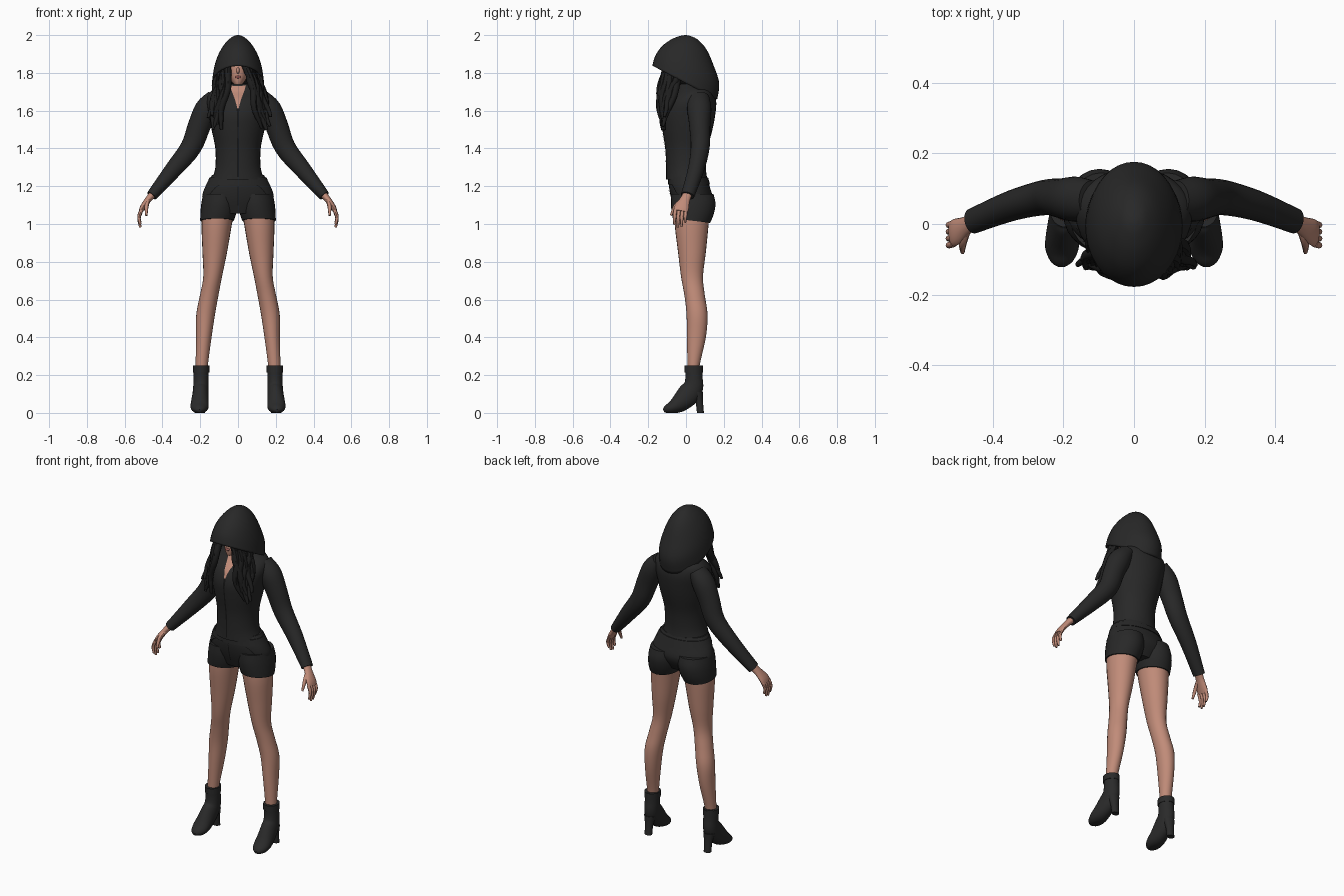
import bpy, bmesh, math, random
from mathutils import Vector

if "Cube" in bpy.data.objects:
    bpy.data.objects.remove(bpy.data.objects["Cube"], do_unlink=True)
random.seed(4)


def material(name, rgb):
    m = bpy.data.materials.new(name)
    m.use_nodes = True
    m.diffuse_color = (*rgb, 1)
    m.node_tree.nodes["Principled BSDF"].inputs["Base Color"].default_value = (*rgb, 1)
    return m


SKIN = material("skin", (0.53, 0.26, 0.19))
CLOTH = material("black_cloth", (0.021, 0.021, 0.021))
HAIR = material("black_hair", (0.013, 0.013, 0.013))
LEATHER = material("boot_leather", (0.023, 0.023, 0.023))
LIPS = material("lips", (0.35, 0.11, 0.1))
TRIM = material("dark_trim", (0.008, 0.008, 0.008))


def finish(name, mat, bm, mirror=False):
    bmesh.ops.recalc_face_normals(bm, faces=bm.faces[:])
    me = bpy.data.meshes.new(name)
    bm.to_mesh(me)
    bm.free()
    me.materials.append(mat)
    ob = bpy.data.objects.new(name, me)
    bpy.context.collection.objects.link(ob)
    bpy.ops.object.select_all(action="DESELECT")
    ob.select_set(True)
    bpy.context.view_layer.objects.active = ob
    bpy.ops.object.shade_smooth_by_angle(angle=math.radians(45))
    if mirror:
        ob.modifiers.new("Mirror", "MIRROR").use_mirror_merge = False
    return ob


def spline(keys, steps):
    """Smooth interpolation through a list of equal-length tuples."""
    out = []
    for i in range(len(keys) - 1):
        a, b, c, d = (keys[max(0, min(len(keys) - 1, i + k))] for k in (-1, 0, 1, 2))
        for s in range(steps):
            t = s / steps
            out.append([q + 0.5 * t * (r - p + t * (2 * p - 5 * q + 4 * r - e
                        + t * (3 * (q - r) + e - p)))
                        for p, q, r, e in zip(a, b, c, d)])
    return out + [list(keys[-1])]


def loft(name, mat, rings, n=24, mirror=False, cap_start=True, floor=False):
    """Skin rings given as (centre, u axis, v axis)."""
    bm = bmesh.new()
    loops = []
    for c, u, v in rings:
        loop = []
        for k in range(n):
            a = math.tau * k / n
            p = c + u * math.cos(a) + v * math.sin(a)
            if floor:
                p.z = max(p.z, 0)
            loop.append(bm.verts.new(p))
        loops.append(loop)
    for a, b in zip(loops, loops[1:]):
        for k in range(n):
            bm.faces.new((a[k], a[(k + 1) % n], b[(k + 1) % n], b[k]))
    if cap_start:
        bm.faces.new(loops[0])
    bm.faces.new(loops[-1])
    return finish(name, mat, bm, mirror)


def slices(name, mat, keys, steps=4, **kw):
    """Loft of horizontal slices (x0, x1, y0, y1, z, tilt)."""
    rings = [(Vector(((x0 + x1) / 2, (y0 + y1) / 2, z)), Vector(((x1 - x0) / 2, 0, 0)),
              Vector((0, (y1 - y0) / 2, tilt)))
             for x0, x1, y0, y1, z, tilt in spline(keys, steps)]
    return loft(name, mat, rings, **kw)


def body(name, mat, keys, **kw):
    """Symmetric slices (half width, y0, y1, z)."""
    return slices(name, mat, [(-w, w, y0, y1, z, 0) for w, y0, y1, z in keys], **kw)


def tube(name, mat, keys, hint=(0, 1, 0), steps=4, **kw):
    """Loft along a path of (x, y, z, radius across, radius along hint)."""
    pts = spline(keys, steps)
    rings = []
    for i, p in enumerate(pts):
        t = (Vector(pts[min(i + 1, len(pts) - 1)][:3]) - Vector(pts[max(i - 1, 0)][:3])).normalized()
        h = Vector(hint)
        v = (h - t * h.dot(t)).normalized()
        rings.append((Vector(p[:3]), v.cross(t) * p[3], v * p[4]))
    return loft(name, mat, rings, **kw)


def ball(name, mat, centre, radii):
    bm = bmesh.new()
    bmesh.ops.create_uvsphere(bm, u_segments=24, v_segments=14, radius=1)
    bmesh.ops.scale(bm, vec=radii, verts=bm.verts)
    bmesh.ops.translate(bm, vec=centre, verts=bm.verts)
    return finish(name, mat, bm)


def strip(name, mat, keys, target, mirror=False):
    """Thin plate of (x, half width, z) rows laid on the front of a target."""
    bm = bmesh.new()
    rows = [[bm.verts.new((x + w * k / 3, -0.4, z)) for k in range(-3, 4)]
            for x, w, z in spline(keys, 5)]
    for a, b in zip(rows, rows[1:]):
        for k in range(6):
            bm.faces.new((a[k], a[k + 1], b[k + 1], b[k]))
    ob = finish(name, mat, bm)
    sw = ob.modifiers.new("Lay", "SHRINKWRAP")
    sw.target = target
    sw.wrap_method = "PROJECT"
    sw.wrap_mode = "ABOVE_SURFACE"
    sw.use_project_y = True
    sw.offset = 0.004
    if mirror:
        ob.modifiers.new("Mirror", "MIRROR").use_mirror_merge = False
    return ob


# Jacket and shorts
jacket = body("jacket", CLOTH, [
    (.138, -.105, .112, 1.235), (.12, -.105, .106, 1.3), (.12, -.11, .115, 1.4),
    (.14, -.125, .14, 1.5), (.155, -.13, .155, 1.58), (.165, -.105, .16, 1.65),
    (.147, -.05, .145, 1.7), (.07, -.03, .12, 1.74)], n=32)
shorts = body("shorts", CLOTH, [
    (.137, -.088, .108, 1.26), (.172, -.09, .125, 1.2), (.187, -.077, .14, 1.13),
    (.12, -.05, .1, 1.055)], n=32)
body("waistband", CLOTH, [(.151, -.095, .117, 1.245), (.168, -.096, .127, 1.21)])
slices("shorts_legs", CLOTH, [
    (.0, .184, -.078, .145, 1.16, 0), (.0, .194, -.08, .156, 1.11, 0),
    (.008, .199, -.076, .148, 1.06, -.004), (.022, .2, -.07, .128, 1.018, -.012)], mirror=True)
strip("chest", SKIN, [(0, .003, 1.61), (0, .014, 1.65), (0, .032, 1.7), (0, .04, 1.73)], jacket)
strip("jacket_zip", TRIM, [(0, .004, 1.25), (0, .004, 1.4), (0, .004, 1.53), (0, .007, 1.61)], jacket)
strip("shorts_fly", TRIM, [(0, .003, 1.1), (0, .003, 1.2)], shorts)
strip("pocket_trim", TRIM, [(.145, .003, 1.16), (.12, .003, 1.19), (.1, .003, 1.205)], shorts, True)

# Arms and hands
tube("sleeves", CLOTH, [
    (.12, .068, 1.672, .045, .055), (.165, .07, 1.61, .062, .064), (.205, .073, 1.52, .06, .056),
    (.25, .075, 1.405, .055, .05), (.345, .052, 1.285, .045, .043),
    (.457, .008, 1.15, .029, .036)], mirror=True)
tube("palms", SKIN, [
    (.445, .012, 1.165, .02, .025), (.475, -.005, 1.13, .017, .027),
    (.503, -.022, 1.09, .015, .038), (.515, -.028, 1.067, .011, .037)], n=16, mirror=True)
for i, length in enumerate((.072, .088, .084, .062)):
    y = -.056 + .019 * i
    tube("finger_%d" % (i + 1), SKIN, [
        (.51, y, 1.075, .01, .01), (.524, y - .004, 1.07 - length * .45, .009, .009),
        (.517, y - .006, 1.07 - length, .006, .006)], n=8, mirror=True)
tube("thumbs", SKIN, [
    (.472, -.015, 1.13, .012, .012), (.484, -.055, 1.095, .011, .011),
    (.485, -.08, 1.045, .006, .006)], n=8, hint=(1, 0, 0), mirror=True)

# Legs
slices("legs", SKIN, [
    (.012, .185, -.06, .13, 1.1, 0), (.032, .193, -.06, .12, 1.0, 0),
    (.058, .188, -.042, .105, .85, 0), (.085, .184, -.026, .09, .72, 0),
    (.104, .202, -.008, .1, .62, 0), (.122, .221, .003, .114, .52, 0),
    (.14, .222, .005, .105, .4, 0), (.16, .224, .008, .072, .25, 0),
    (.165, .22, .01, .07, .18, 0)], mirror=True)

# Ankle boots with block heels
tube("boots", LEATHER, [
    (.195, .04, .25, .046, .04), (.195, .042, .19, .045, .04), (.196, .039, .14, .053, .041),
    (.198, .015, .1, .06, .043), (.202, -.03, .055, .05, .047), (.204, -.07, .03, .035, .047),
    (.205, -.103, .018, .022, .033), (.205, -.118, .011, .009, .014)],
    hint=(1, 0, 0), mirror=True, floor=True)
slices("boot_heels", LEATHER, [
    (.162, .232, .03, .09, .11, 0), (.172, .222, .05, .09, .06, 0),
    (.175, .219, .058, .095, 0, 0)], n=16, mirror=True)
slices("boot_cuffs", LEATHER, [
    (.152, .238, -.009, .089, .215, 0), (.152, .238, -.009, .089, .25, 0)], mirror=True)

# Head
tube("neck", SKIN, [(0, .045, 1.66, .05, .05), (0, .02, 1.74, .042, .045), (0, .0, 1.82, .042, .045)])
body("head", SKIN, [
    (.018, -.095, -.04, 1.738), (.035, -.1, .02, 1.755), (.055, -.103, .06, 1.79),
    (.064, -.1, .08, 1.84), (.06, -.08, .07, 1.9), (.03, -.04, .04, 1.94)])
ball("nose", SKIN, (0, -.104, 1.812), (.009, .014, .016))
ball("mouth", LIPS, (0, -.102, 1.778), (.016, .006, .007))
ball("hair_cap", HAIR, (0, .03, 1.83), (.088, .1, .115))

# Long wavy locks falling on each side of the face
for side, spread in ((-1, 0), (1, .022)):
    for i in range(9):
        f = i / 8
        phase = random.uniform(0, 6)
        end = 1.49 + random.uniform(0, .09)
        keys = []
        for s in range(11):
            t = s / 10
            wave = .009 * math.sin(phase + 9 * t)
            x = .045 + .045 * f + t * (.05 + spread + .01 * f) + wave
            y = -.095 + .08 * f * (1 - t) - .03 * math.sin(math.pi * t) * (1 - f) - .025 * t
            r = .019 * (1 - .6 * t ** 3)
            keys.append((side * x, y + wave * .6, 1.85 + t * (end - 1.85), r, r))
        tube("hair_lock", HAIR, keys, n=8, steps=2)

# Hood: tilted rings (front y, front z, back y, back z, half width)
hood_rings = []
for fy, fz, by, bz, w in spline([
        (-.178, 1.838, .165, 1.66, .138), (-.163, 1.89, .176, 1.745, .128),
        (-.128, 1.94, .146, 1.84, .105), (-.08, 1.976, .108, 1.925, .07),
        (-.03, 1.996, .06, 1.978, .034), (.0, 2.0, .015, 1.998, .008)], 4):
    hood_rings.append((Vector((0, (fy + by) / 2, (fz + bz) / 2)), Vector((w, 0, 0)),
                       Vector((0, (by - fy) / 2, (bz - fz) / 2))))
hood = loft("hood", CLOTH, hood_rings, n=36, cap_start=False)
rim = hood.modifiers.new("Thickness", "SOLIDIFY")
rim.thickness = 0.008
rim.offset = -1
